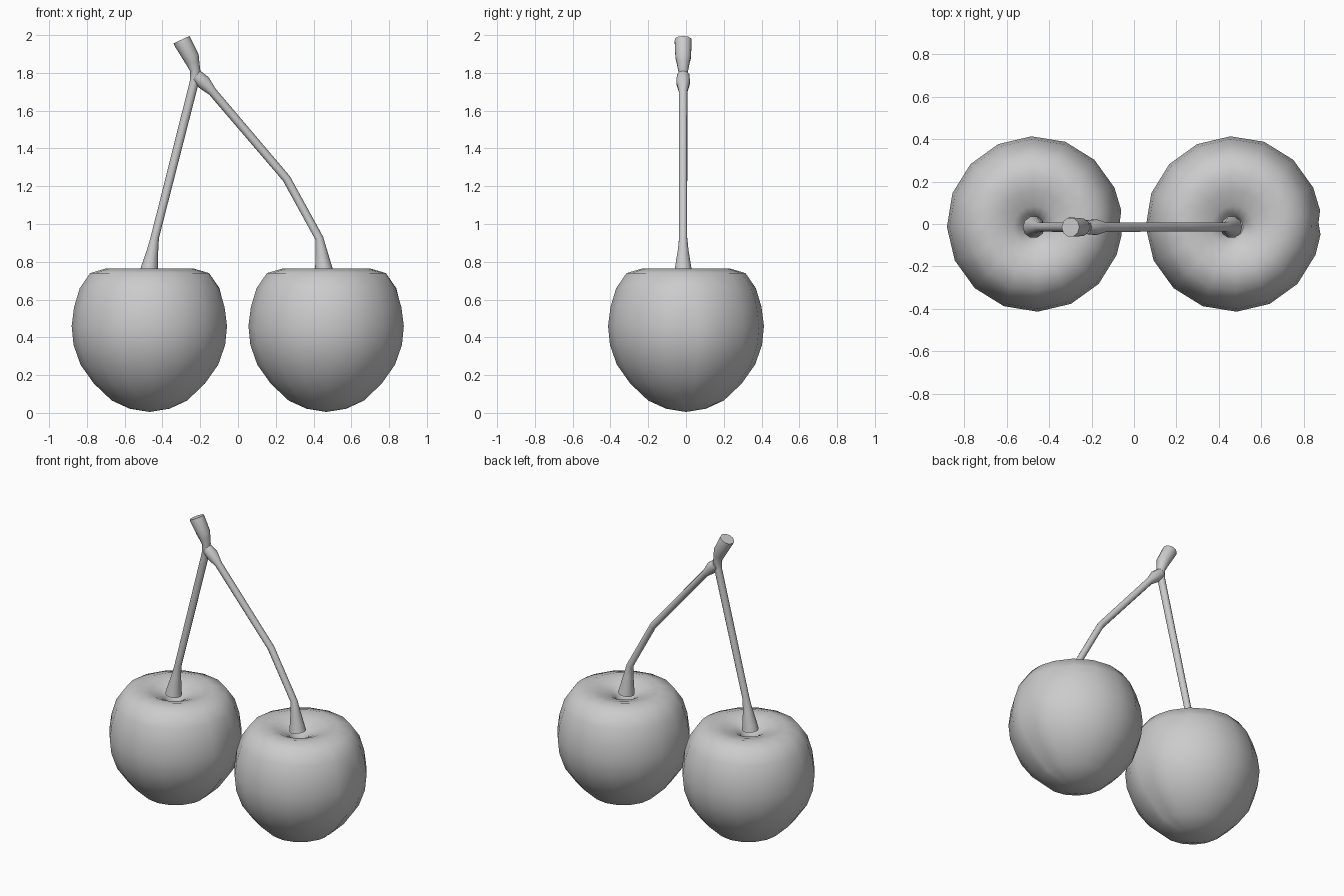
import bpy, bmesh
from math import sin, cos, radians, pi
from mathutils import Vector

if "Cube" in bpy.data.objects:
    bpy.data.objects.remove(bpy.data.objects["Cube"])


def finish(bm, name, angle):
    bmesh.ops.recalc_face_normals(bm, faces=bm.faces)
    mesh = bpy.data.meshes.new(name)
    bm.to_mesh(mesh)
    bm.free()
    obj = bpy.data.objects.new(name, mesh)
    bpy.context.collection.objects.link(obj)
    bpy.ops.object.select_all(action='DESELECT')
    bpy.context.view_layer.objects.active = obj
    obj.select_set(True)
    bpy.ops.object.shade_smooth_by_angle(angle=radians(angle))
    return obj


def bridge(bm, rings):
    for a, b in zip(rings, rings[1:]):
        n = len(a)
        for i in range(n):
            bm.faces.new((a[i], a[(i + 1) % n], b[(i + 1) % n], b[i]))


# Fruit: turned profile (radius, height) with a shallow groove on the +x side
PROFILE = [(0.045, 0.66), (0.06, 0.70), (0.10, 0.727), (0.16, 0.75), (0.23, 0.765),
           (0.315, 0.74), (0.37, 0.66), (0.40, 0.56), (0.413, 0.46), (0.403, 0.36),
           (0.366, 0.255), (0.295, 0.155), (0.20, 0.065), (0.105, 0.022)]
ANGLES = [-7, 1, 9] + [i * 22.5 + 2 for i in range(1, 16)]


def cherry(name, x):
    bm = bmesh.new()
    rings = []
    for r, z in PROFILE:
        ring = []
        for k, a in enumerate(ANGLES):
            groove = 0.012 if k == 1 and 0.05 < z < 0.6 else 0
            rr = r - groove
            # the pit around the stem sits slightly toward the front
            dy = -0.015 if r < 0.12 and z > 0.5 else 0
            ring.append(bm.verts.new((x + rr * cos(radians(a)), rr * sin(radians(a)) + dy, z)))
        rings.append(ring)
    bridge(bm, rings)
    bm.faces.new(rings[0])
    tip = bm.verts.new((x, 0, 0.005))
    last = rings[-1]
    for i in range(len(last)):
        bm.faces.new((last[i], last[(i + 1) % len(last)], tip))
    return finish(bm, name, 60)


# Stem: tapered tube along a path of (x, z, radius) in the plane y = -0.015
def stem(name, path, sides=10):
    bm = bmesh.new()
    pts = [Vector((x, -0.015, z)) for x, z, r in path]
    rings = []
    for i, p in enumerate(pts):
        d = Vector((0, 0, 0))
        if i > 0:
            d += (p - pts[i - 1]).normalized()
        if i < len(pts) - 1:
            d += (pts[i + 1] - p).normalized()
        d.normalize()
        u, v = Vector((d.z, 0, -d.x)), Vector((0, 1, 0))
        r = path[i][2]
        rings.append([bm.verts.new(p + r * (cos(t) * u + sin(t) * v))
                      for t in (2 * pi * k / sides for k in range(sides))])
    bridge(bm, rings)
    bm.faces.new(rings[0])
    bm.faces.new(rings[-1])
    return finish(bm, name, 50)


cherry("left_cherry", -0.468)
cherry("right_cherry", 0.468)

# Left stem carries the thick cut end at the top
stem("left_stem", [(-0.472, 0.73, 0.052), (-0.468, 0.77, 0.045), (-0.452, 0.86, 0.030),
                   (-0.440, 0.93, 0.022), (-0.232, 1.75, 0.024), (-0.226, 1.81, 0.027),
                   (-0.240, 1.855, 0.036), (-0.248, 1.882, 0.043), (-0.293, 1.963, 0.047),
                   (-0.299, 1.976, 0.046)])
# Right stem branches off below the cut end
stem("right_stem", [(0.458, 0.73, 0.052), (0.453, 0.77, 0.045), (0.441, 0.86, 0.030),
                    (0.430, 0.925, 0.022), (0.257, 1.24, 0.022), (-0.135, 1.70, 0.023),
                    (-0.182, 1.75, 0.038), (-0.222, 1.785, 0.034)])
